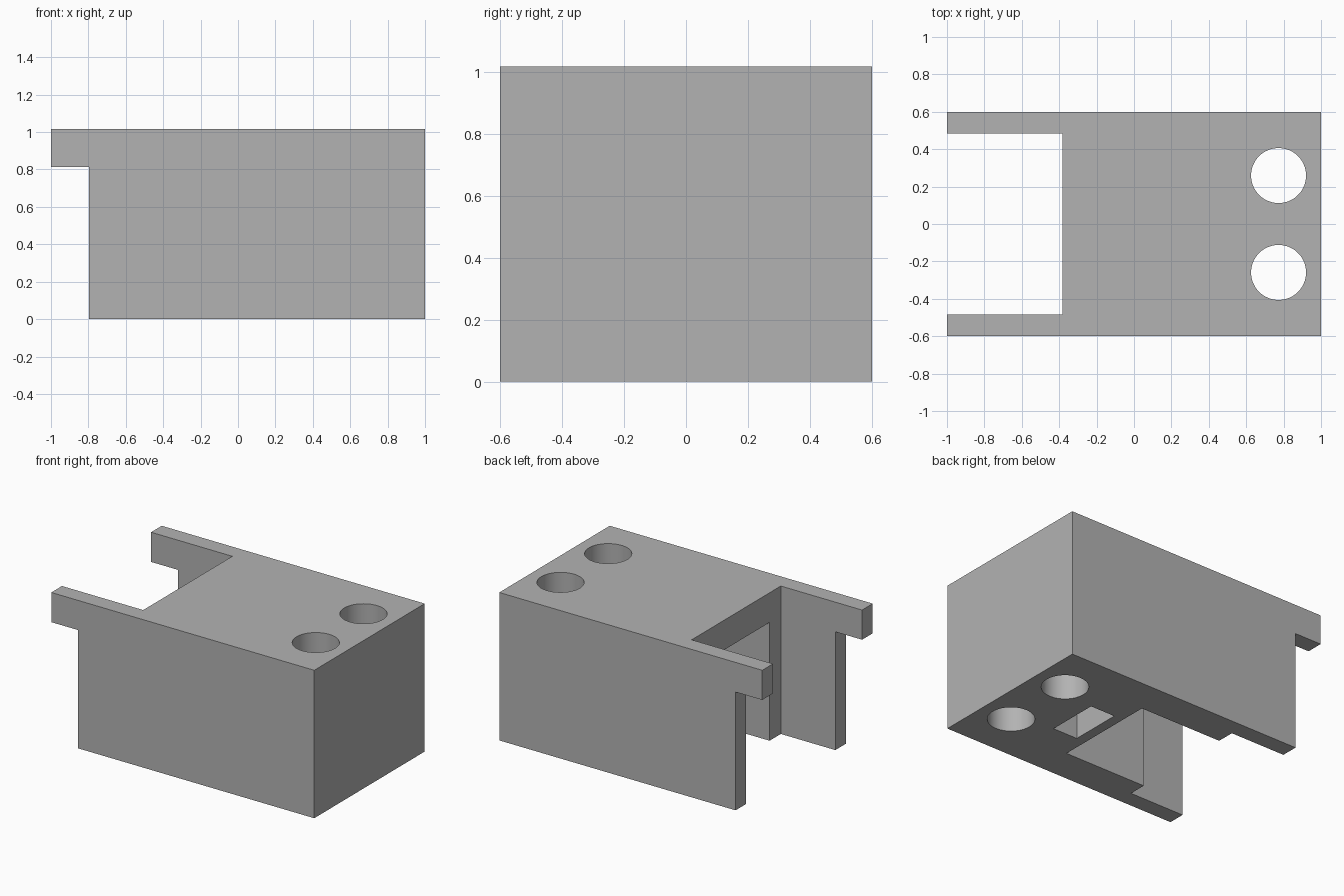
import bpy, bmesh, math
from mathutils import Matrix, Vector

if "Cube" in bpy.data.objects:
    bpy.data.objects.remove(bpy.data.objects["Cube"])

W, H, LEDGE = 0.60, 1.017, 0.813   # half width, height, ledge height

grey = bpy.data.materials.new("plain grey")
grey.diffuse_color = (0.45, 0.45, 0.45, 1)
grey.use_nodes = True
grey.node_tree.nodes["Principled BSDF"].inputs["Base Color"].default_value = grey.diffuse_color


def finish(bm, name):
    bmesh.ops.recalc_face_normals(bm, faces=bm.faces)
    mesh = bpy.data.meshes.new(name)
    bm.to_mesh(mesh)
    bm.free()
    mesh.materials.append(grey)
    obj = bpy.data.objects.new(name, mesh)
    bpy.context.collection.objects.link(obj)
    return obj


def box(name, x0, x1, half_y, z0, z1):
    bm = bmesh.new()
    size = Matrix.Diagonal((x1 - x0, 2 * half_y, z1 - z0, 1))
    centre = Matrix.Translation(((x0 + x1) / 2, 0, (z0 + z1) / 2))
    bmesh.ops.create_cube(bm, size=1, matrix=centre @ size)
    return finish(bm, name)


def cylinder(name, x, y, radius):
    bm = bmesh.new()
    bmesh.ops.create_cone(bm, cap_ends=True, segments=64, radius1=radius, radius2=radius,
                          depth=H + 0.4, matrix=Matrix.Translation((x, y, H / 2)))
    return finish(bm, name)


# Block with overhanging arms: side profile extruded across the width
profile = [(-1, LEDGE), (-0.797, LEDGE), (-0.797, 0), (1, 0), (1, H), (-1, H)]
bm = bmesh.new()
face = bm.faces.new([bm.verts.new((x, -W, z)) for x, z in profile])
ext = bmesh.ops.extrude_face_region(bm, geom=[face])
bmesh.ops.translate(bm, vec=Vector((0, 2 * W, 0)),
                    verts=[v for v in ext["geom"] if isinstance(v, bmesh.types.BMVert)])
block = finish(bm, "mounting_block")

# Openings: open bay between the arms, slot under the roof, pocket, two through holes
cutters = [
    box("bay_cutter", -1.2, -0.382, 0.484, -0.2, H + 0.2),
    box("slot_cutter", -0.6, 0.24, 0.362, -0.2, LEDGE),
    box("pocket_cutter", 0.31, 0.497, 0.18, -0.2, LEDGE),
]
cutters += [cylinder("hole_cutter", 0.773, s * 0.259, 0.147) for s in (-1, 1)]

bpy.context.view_layer.objects.active = block
block.select_set(True)
for cutter in cutters:
    mod = block.modifiers.new("cut", 'BOOLEAN')
    mod.operation = 'DIFFERENCE'
    mod.solver = 'EXACT'
    mod.object = cutter
    bpy.ops.object.modifier_apply(modifier=mod.name)
    bpy.data.objects.remove(cutter)

# Smooth hole walls, sharp edges elsewhere
bpy.ops.object.shade_smooth_by_angle(angle=math.radians(30))
